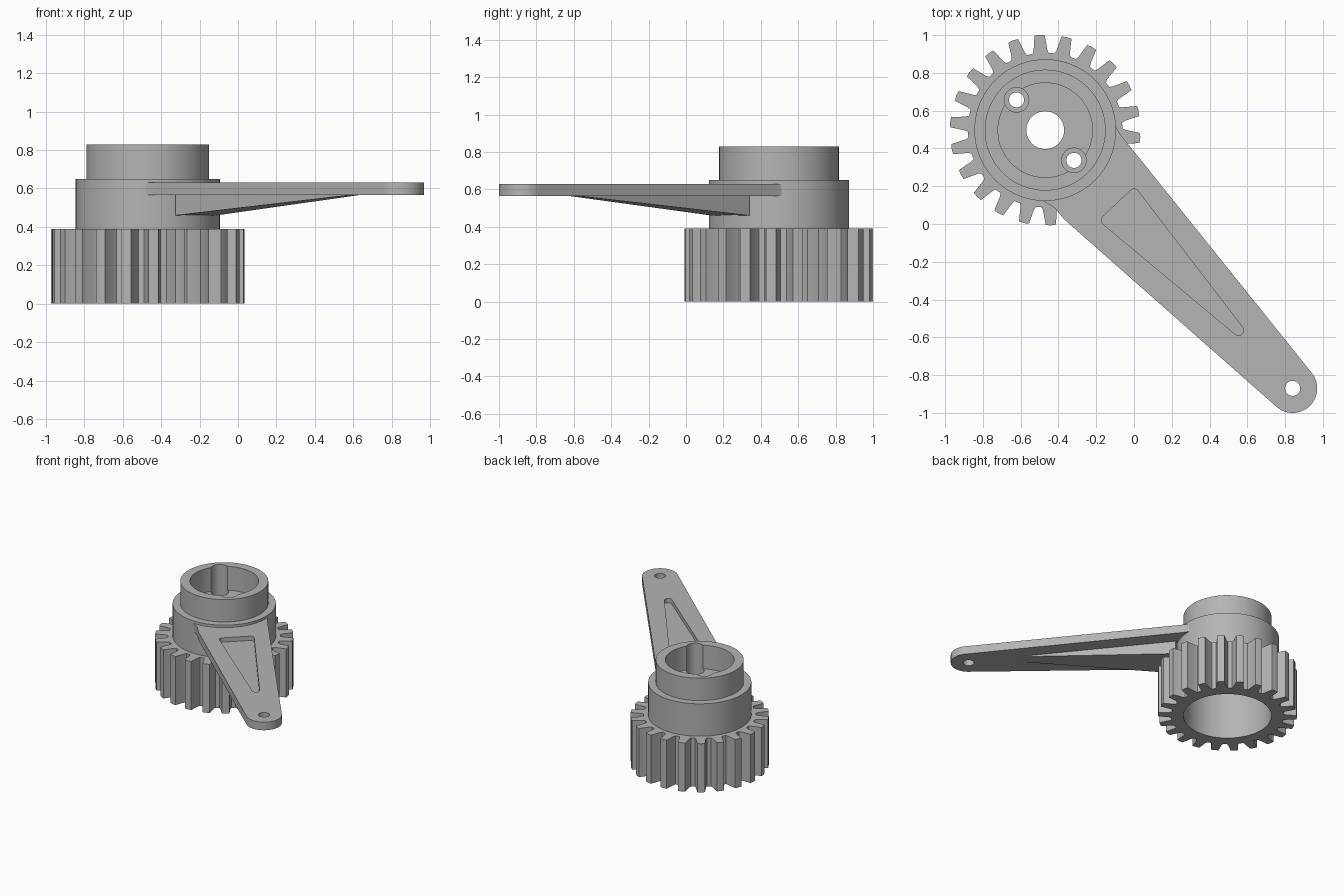
import bpy, bmesh, math

if "Cube" in bpy.data.objects:
    bpy.data.objects.remove(bpy.data.objects["Cube"])

CX, CY = -0.47, 0.497          # gear axis
grey = bpy.data.materials.new("mid_grey")
grey.diffuse_color = (0.46, 0.46, 0.46, 1)
grey.use_nodes = True
grey.node_tree.nodes["Principled BSDF"].inputs["Base Color"].default_value = grey.diffuse_color


def finish(name, bm):
    bmesh.ops.recalc_face_normals(bm, faces=bm.faces)
    me = bpy.data.meshes.new(name)
    bm.to_mesh(me)
    bm.free()
    ob = bpy.data.objects.new(name, me)
    bpy.context.collection.objects.link(ob)
    me.materials.append(grey)
    return ob


def activate(ob):
    bpy.ops.object.select_all(action='DESELECT')
    ob.select_set(True)
    bpy.context.view_layer.objects.active = ob


def smooth(ob):
    activate(ob)
    bpy.ops.object.shade_smooth_by_angle(angle=math.radians(20))


def prism(name, pts, z0, z1):
    """Extrude an outline; z0 may be a function of (x, y)."""
    low = z0 if callable(z0) else (lambda x, y: z0)
    bm = bmesh.new()
    a = [bm.verts.new((x, y, low(x, y))) for x, y in pts]
    b = [bm.verts.new((x, y, z1)) for x, y in pts]
    bm.faces.new(a)
    bm.faces.new(b)
    n = len(pts)
    for i in range(n):
        j = (i + 1) % n
        bm.faces.new((a[i], a[j], b[j], b[i]))
    return finish(name, bm)


def arc(x, y, r, a0, a1, n):
    return [(x + r * math.cos(a0 + (a1 - a0) * i / n),
             y + r * math.sin(a0 + (a1 - a0) * i / n)) for i in range(n + 1)]


def circle(x, y, r, n=40):
    return arc(x, y, r, 0, math.tau, n)[:-1]


def rounded(corners, r):
    """Convex counter-clockwise outline around corner circles of radius r."""
    out, n = [], len(corners)
    for i, (x, y) in enumerate(corners):
        px, py = corners[i - 1]
        qx, qy = corners[(i + 1) % n]
        a0 = math.atan2(px - x, y - py)
        a1 = math.atan2(x - qx, qy - y)
        out += arc(x, y, r, a0, a0 + (a1 - a0) % math.tau, 8)
    return out


def cut(ob, cutter):
    cutter.hide_render = True
    m = ob.modifiers.new("cut", 'BOOLEAN')
    m.operation, m.solver, m.object = 'DIFFERENCE', 'EXACT', cutter
    activate(ob)
    bpy.ops.object.modifier_apply(modifier=m.name)
    bpy.data.objects.remove(cutter)


def ring(name, sections, closed=True):
    """Join a closed chain of equal-length vertex loops into a solid ring."""
    bm = bmesh.new()
    loops = [[bm.verts.new(p) for p in s] for s in sections]
    m, n = len(loops), len(loops[0])
    for i in range(m):
        A, B = loops[i], loops[(i + 1) % m]
        for j in range(n):
            k = (j + 1) % n
            bm.faces.new((A[j], A[k], B[k], B[j]))
    return finish(name, bm)


# gear ring: 22 tapered teeth around a wide bore
TEETH, BORE = 22, 0.32
pitch = math.tau / TEETH
tooth = [(-0.0365, 0.425), (-0.027, 0.503), (0, 0.505), (0.027, 0.503), (0.0365, 0.425)]
polar = []
for t in range(TEETH):
    a = math.radians(93.4) + t * pitch
    polar += [(a + math.asin(s / r), r) for s, r in tooth]
    polar += [(a + pitch * f, 0.409) for f in (0.37, 0.5, 0.63)]
outer = [(CX + r * math.cos(a), CY + r * math.sin(a)) for a, r in polar]
inner = [(CX + BORE * math.cos(a), CY + BORE * math.sin(a)) for a, r in polar]
gear = ring("gear_ring", [[(x, y, z) for x, y in loop] for loop, z in
                          ((outer, 0), (outer, 0.39), (inner, 0.39), (inner, 0))])
smooth(gear)

# hub: stepped collar with upper cup, floor with shaft hole, lower bore
profile = [(0.1, 0.64), (0.25, 0.64), (0.25, 0.83), (0.32, 0.83), (0.32, 0.65),
           (0.375, 0.65), (0.375, 0.39), (0.32, 0.39), (0.32, 0.45), (0.1, 0.45)]
hub = ring("hub", [[(x, y, z) for x, y in circle(CX, CY, r, 96)] for r, z in profile])
# screw holes with counterbores that notch the cup wall
for s in (-1, 1):
    x, y = CX + s * 0.152, CY - s * 0.16
    cut(hub, prism("counterbore", circle(x, y, 0.065), 0.58, 0.95))
    cut(hub, prism("screw_hole", circle(x, y, 0.04), 0.40, 0.7))
smooth(hub)

# arm plate: tapers from the hub to a rounded eye
TX, TY = 0.84, -0.87
plate = [(-0.235, 0.262), (-0.49, 0.128), (-0.42, 0.085), (-0.37, 0.025)]
plate += arc(TX, TY, 0.13, math.radians(-131.3), math.radians(38.7), 28)
plate += [(-0.065, 0.465), (-0.094, 0.51)]
arm = prism("arm_plate", plate, 0.565, 0.63)
cut(arm, prism("eye_hole", circle(TX, TY, 0.04), 0.5, 0.7))
# shallow triangular pocket in the top of the arm
cut(arm, prism("pocket", rounded([(0, 0.158), (-0.146, 0.02), (0.553, -0.563)], 0.027), 0.595, 0.7))
smooth(arm)

# stiffening wedge beneath the arm, sloping up towards the eye
def slope(x, y):
    t = ((x + 0.215) + (0.24 - y)) / 1.69
    return 0.46 + 0.107 * max(0, t)


wedge = [(-0.11, 0.34), (-0.225, 0.26), (-0.325, 0.14), (0.57, -0.62), (0.62, -0.63), (0.63, -0.58)]
prism("arm_wedge", wedge, slope, 0.575)
